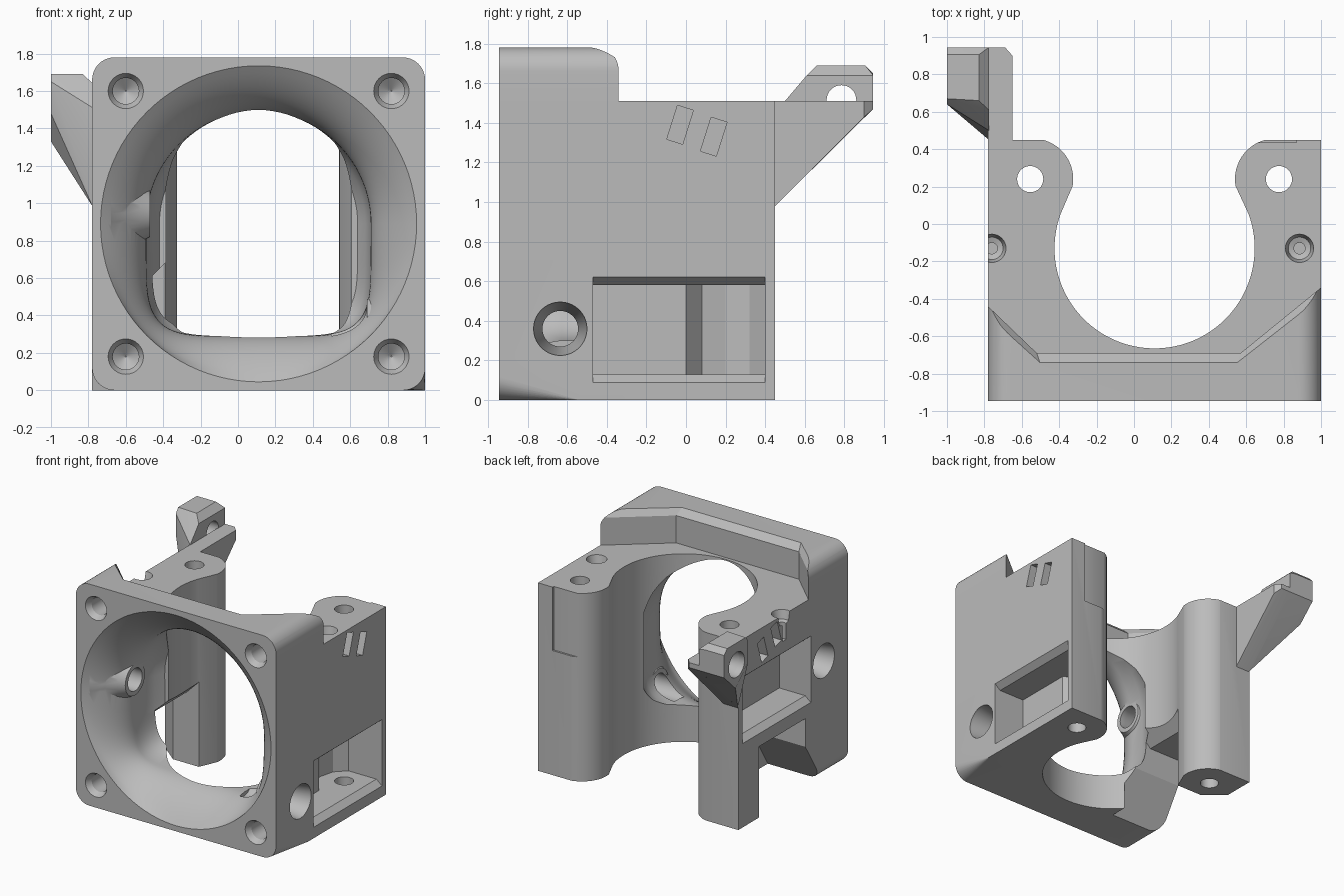
import bpy, bmesh
from math import sin, cos, radians, pi

if "Cube" in bpy.data.objects:
    bpy.data.objects.remove(bpy.data.objects["Cube"])

CX, CZ = 0.11, 0.89          # duct centre
X0, X1, Y0, Y1 = -0.78, 1.0, -0.945, 0.45

grey = bpy.data.materials.new("plain grey")
grey.use_nodes = True
grey.diffuse_color = (0.5, 0.5, 0.5, 1)
grey.node_tree.nodes["Principled BSDF"].inputs["Base Color"].default_value = grey.diffuse_color


def place(axis, p, u, v):
    return {"x": (p, u, v), "y": (u, p, v), "z": (u, v, p)}[axis]


def finish(name, bm):
    bmesh.ops.recalc_face_normals(bm, faces=bm.faces)
    mesh = bpy.data.meshes.new(name)
    bm.to_mesh(mesh)
    bm.free()
    mesh.materials.append(grey)
    ob = bpy.data.objects.new(name, mesh)
    bpy.context.collection.objects.link(ob)
    return ob


def loft(name, axis, sections):
    """Solid through (position, 2D outline) sections along an axis."""
    bm = bmesh.new()
    rings = [[bm.verts.new(place(axis, p, u, v)) for u, v in pts] for p, pts in sections]
    n = len(rings[0])
    for a, b in zip(rings, rings[1:]):
        for i in range(n):
            j = (i + 1) % n
            bm.faces.new((a[i], a[j], b[j], b[i]))
    bm.faces.new(rings[0])
    bm.faces.new(rings[-1])
    return finish(name, bm)


def prism(name, axis, lo, hi, pts):
    return loft(name, axis, [(lo, pts), (hi, pts)])


def hull(name, points):
    bm = bmesh.new()
    for p in points:
        bm.verts.new(p)
    out = bmesh.ops.convex_hull(bm, input=bm.verts)
    junk = [g for g in out["geom_interior"] if isinstance(g, bmesh.types.BMVert)]
    bmesh.ops.delete(bm, geom=junk, context="VERTS")
    bmesh.ops.dissolve_limit(bm, angle_limit=0.01, verts=bm.verts, edges=bm.edges)
    return finish(name, bm)


def arc(u, v, r, a, b, n=24):
    return [(u + r * cos(radians(a + (b - a) * i / n)),
             v + r * sin(radians(a + (b - a) * i / n))) for i in range(n + 1)]


def rod(name, axis, u, v, steps, n=40):
    return loft(name, axis, [(p, arc(u, v, r, 0, 360, n)[:-1]) for p, r in steps])


def rect(u0, u1, v0, v1):
    return [(u0, v0), (u1, v0), (u1, v1), (u0, v1)]


def combine(target, other, op="DIFFERENCE"):
    mod = target.modifiers.new("join", "BOOLEAN")
    mod.operation, mod.solver, mod.object = op, "EXACT", other
    bpy.context.view_layer.update()
    mesh = bpy.data.meshes.new_from_object(
        target.evaluated_get(bpy.context.evaluated_depsgraph_get()))
    target.modifiers.clear()
    target.data = mesh
    bpy.data.objects.remove(other)


# Main block and the taller front wall with its bevelled back edge
body = prism("duct_body", "z", 0, 1.51, rect(X0, X1, Y0, Y1))


def wall_outline(d):
    return [(X0, Y0), (X1, Y0), (X1, -0.34 - d), (0.57 - d / 3, -0.69 - d),
            (-0.52 + d / 3, -0.69 - d), (X0, -0.44 - d)]


wall = loft("wall", "z", [(1.4, wall_outline(0)), (1.73, wall_outline(0)),
                          (1.78, wall_outline(0.05))])
combine(body, wall, "UNION")

# Rounded corners; the lower left one fades out towards the back
for x, sx, z, sz, r_back, y_back in ((X0, 1, 1.78, -1, 0.12, 0), (X1, -1, 1.78, -1, 0.12, 0),
                                     (X0, 1, 0, 1, 0.12, -0.3), (X1, -1, 0, 1, 0.004, -0.55)):
    def corner(r):
        curve = arc(r, r, r, 180, 270, 10)
        pts = [(-0.02, r)] + curve + [(r, -0.02), (-0.02, -0.02)]
        return [(x + sx * u, z + sz * v) for u, v in pts]
    combine(body, loft("corner", "y", [(Y0 - 0.01, corner(0.12)), (y_back, corner(r_back))]))

# Vertical bore opening backwards between the two round posts
bore = arc(CX, -0.13, 0.535, 160, 380, 72)
bore += arc(0.757, 0.24, 0.217, 190, 97)
bore += [(0.73, 0.6), (-0.51, 0.6)]
bore += arc(-0.542, 0.24, 0.217, 83, -10)
combine(body, prism("bore", "z", -0.1, 1.6, bore))


# Flared fan inlet, round in front and squarer at the bottom further in
def inlet(t, inner=0.6):
    r = inner + 0.245 * (1 - t) ** 2
    pts = []
    for i in range(96):
        c, s = cos(2 * pi * i / 96), sin(2 * pi * i / 96)
        k = 1 if s >= 0 else 2 / (2 + 3.5 * t)
        pts.append((CX + r * abs(c) ** k * (1 if c > 0 else -1),
                    CZ + r * abs(s) ** k * (1 if s > 0 else -1)))
    return pts


steps = [i / 12 for i in range(13)]
rings = [(Y0 - 0.02, inlet(0))] + [(Y0 + 0.345 * t, inlet(t)) for t in steps]
rings += [(-0.48, inlet(1, 0.595)), (-0.4, inlet(1, 0.57)), (-0.33, inlet(1, 0.53))]
combine(body, loft("inlet", "y", rings))

# Side features: same on both sides, higher on the right one
for s, dz in ((1, 0), (-1, 0.585)):
    def mx(p):
        return CX + s * (p - CX)
    zc = 0.36 + dz
    # flared screw boss inside the inlet, with its tapered hole
    combine(body, rod("boss", "x", -0.635, zc, [(mx(0.69), 0.125), (mx(0.74), 0.15),
                                                (mx(0.82), 0.2), (mx(0.9), 0.28)]), "UNION")
    combine(body, rod("hole", "x", -0.635, zc, [(mx(1.02), 0.136), (mx(0.98), 0.134),
                                                (mx(0.74), 0.09), (mx(0.5), 0.09)]))
    # nut pocket with sloped top and bottom, deeper in the post
    combine(body, loft("pocket", "x", [(mx(1.01), rect(-0.47, 0.4, 0.08 + dz, 0.63 + dz)),
                                       (mx(0.95), rect(-0.47, 0.4, 0.13 + dz, 0.58 + dz)),
                                       (mx(0.72), rect(-0.47, 0.4, 0.13 + dz, 0.58 + dz))]))
    deep = [(mx(x), y) for x, y in ((0.8, 0), (0.72, 0), (0.62, 0.08), (0.59, 0.2),
                                    (0.62, 0.32), (0.7, 0.4), (0.8, 0.4))]
    combine(body, prism("deep", "z", 0.13 + dz, 0.58 + dz, deep))
    # slanted slots
    for y, z in ((-0.03, 1.39), (0.14, 1.33)):
        slot = [(y + u * 0.95 + v * 0.3, z - u * 0.3 + v * 0.95)
                for u, v in rect(-0.042, 0.042, -0.09, 0.09)]
        combine(body, prism("slot", "x", mx(1.02), mx(0.92), slot))
    # post bolt hole and countersunk top hole
    combine(body, rod("bolt", "z", mx(0.775), 0.24, [(-0.1, 0.07), (1.6, 0.07)], 32))
    combine(body, rod("sink", "z", 0.885 if s > 0 else -0.76, -0.13,
                      [(1.52, 0.078), (1.44, 0.06), (1.43, 0.03), (1.3, 0.03)], 32))
    # fan screw holes
    for z in (0.18, 1.6):
        combine(body, rod("fan_hole", "y", mx(0.82), z,
                          [(Y0 - 0.01, 0.1), (-0.9, 0.07), (-0.75, 0.07), (-0.7, 0.003)], 32))

# Opening under the right side: sloped roof, slanted post face, undercut front chunk
gap_plan = [(-0.9, -0.4), (-0.3, -0.4), (-0.3, 0.06), (-0.62, 0.06), (X0, 0.19), (-0.9, 0.19)]
gap = prism("gap", "z", -0.1, 0.8, gap_plan)
roof = [(-0.95, 0.57), (-0.5, 0.57), (-0.34, 0.73), (-0.2, 0.73), (-0.2, 0.9), (-0.95, 0.9)]
combine(gap, prism("roof", "y", -0.6, 0.5, roof))
combine(body, gap)
combine(body, prism("undercut", "x", -0.9, -0.3, [(-0.64, -0.05), (-0.61, 0), (-0.39, 0.36),
                                                  (-0.35, 0.36), (-0.35, -0.05)]))

# Shallow recess on the back of the left post
combine(body, prism("recess", "z", 1.0, 1.6, rect(0.64, 0.87, 0.435, 0.5)))

# Rear bracket: triangular arm and an ear with a cross hole
arm = hull("arm", [(X0, y, z) for y, z in ((0.42, 0.95), (0.42, 1.51), (0.945, 1.51), (0.945, 1.47))]
           + [(-0.69, 0.945, 1.51), (-0.69, 0.945, 1.47)]
           + [(-0.65, y, z) for y, z in ((0.42, 0.95), (0.42, 1.51), (0.9, 1.51), (0.9, 1.43))])
ear_in = ((0.45, 0.98), (0.5, 1.51), (0.61, 1.64), (0.945, 1.64), (0.945, 1.47))
ear_out = ((0.8, 1.33), (0.64, 1.48), (0.64, 1.65), (0.67, 1.69), (0.905, 1.69),
           (0.945, 1.65), (0.945, 1.47))
ear = hull("ear", [(X0 + 0.004, y, z) for y, z in ear_in] + [(-1, y, z) for y, z in ear_out]
           + [(-0.83, 0.66, 1.69), (-0.83, 0.905, 1.69), (-0.83, 0.945, 1.65)])
combine(ear, rod("cross_hole", "x", 0.785, 1.515,
                 [(-1.1, 0.1), (-0.95, 0.1), (-0.9, 0.075), (-0.7, 0.075)], 32))
combine(body, arm, "UNION")
combine(body, ear, "UNION")

# Smooth the curves, keep the edges crisp
bpy.ops.object.select_all(action="DESELECT")
body.select_set(True)
bpy.context.view_layer.objects.active = body
bpy.ops.object.shade_smooth_by_angle(angle=radians(25))
